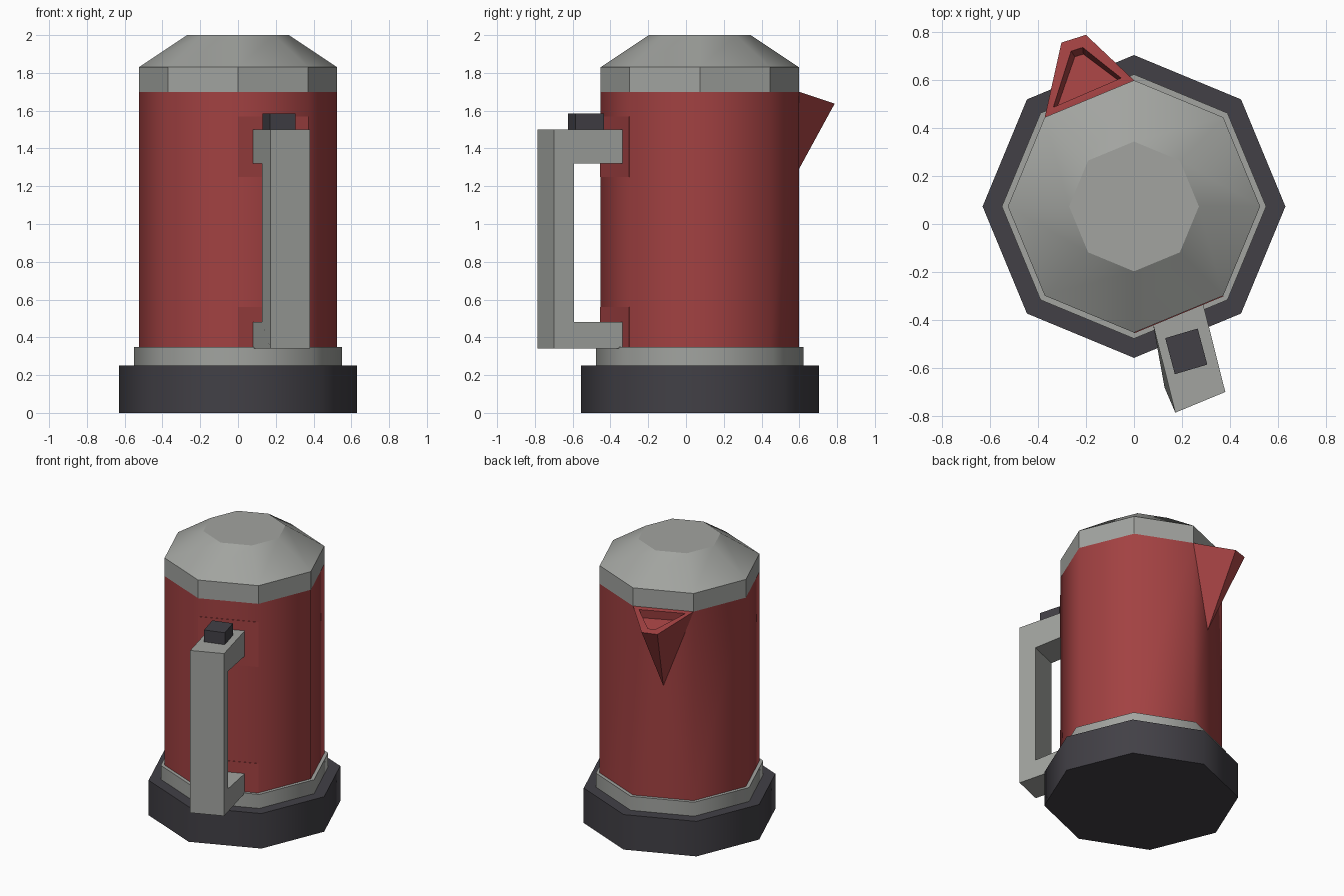
import bpy, bmesh, math
from mathutils import Vector

cube = bpy.data.objects.get("Cube")
if cube:
    bpy.data.objects.remove(cube, do_unlink=True)

CY = 0.073   # y of the jug's axis
SIDES = 8


def material(name, rgb):
    mat = bpy.data.materials.new(name)
    mat.use_nodes = True
    mat.diffuse_color = (*rgb, 1)
    mat.node_tree.nodes["Principled BSDF"].inputs["Base Color"].default_value = (*rgb, 1)
    return mat


RED = material("red enamel", (0.36, 0.053, 0.054))
STEEL = material("brushed steel", (0.36, 0.37, 0.35))
DARK = material("dark plastic", (0.054, 0.051, 0.061))


def ring(radius, z):
    step = math.tau / SIDES
    return [Vector((radius * math.cos(i * step), CY + radius * math.sin(i * step), z))
            for i in range(SIDES)]


def loft(rings):
    """Closed mesh through equal-length loops of points."""
    bm = bmesh.new()
    loops = [[bm.verts.new(p) for p in r] for r in rings]
    for a, b in zip(loops, loops[1:]):
        for i in range(len(a)):
            j = (i + 1) % len(a)
            bm.faces.new((a[i], a[j], b[j], b[i]))
    bm.faces.new(loops[0][::-1])
    bm.faces.new(loops[-1])
    return bm


def finish(bm, name, mat, angle=None):
    bmesh.ops.recalc_face_normals(bm, faces=bm.faces)
    mesh = bpy.data.meshes.new(name)
    bm.to_mesh(mesh)
    bm.free()
    mesh.materials.append(mat)
    obj = bpy.data.objects.new(name, mesh)
    bpy.context.collection.objects.link(obj)
    if angle:
        bpy.ops.object.select_all(action="DESELECT")
        obj.select_set(True)
        bpy.context.view_layer.objects.active = obj
        bpy.ops.object.shade_smooth_by_angle(angle=math.radians(angle))
    return obj


# Base, collar and lid
finish(loft([ring(0.63, 0), ring(0.63, 0.25)]), "base", DARK, 50)
finish(loft([ring(0.55, 0.25), ring(0.55, 0.35)]), "collar", STEEL, 50)
finish(loft([ring(0.525, 1.70), ring(0.525, 1.83), ring(0.27, 2.0)]), "lid", STEEL, 30)

# Body, with the spout drawn out of one side
low, high = ring(0.525, 0.35), ring(0.525, 1.70)
body = loft([low, high])
body.verts.ensure_lookup_table()
d, c = body.verts[2], body.verts[3]
a, b = body.verts[SIDES + 2], body.verts[SIDES + 3]
panel = next(f for f in body.faces if set(f.verts) == {a, b, c, d})
body.faces.remove(panel)
tip_a = body.verts.new((-0.20, 0.787, 1.637))
tip_b = body.verts.new((-0.302, 0.755, 1.637))
throat = body.verts.new(((a.co.x + b.co.x) / 2, (a.co.y + b.co.y) / 2, 1.15))
fan = [d, a, tip_a, tip_b, b, c, d]
for p, q in zip(fan, fan[1:]):
    body.faces.new((p, q, throat))
rim = body.faces.new((a, tip_a, tip_b, b))
bmesh.ops.recalc_face_normals(body, faces=body.faces)

# Recessed opening in the spout
bmesh.ops.inset_region(body, faces=[rim], thickness=0.055)
bmesh.ops.inset_region(body, faces=[rim], thickness=0.015, depth=-0.06)
finish(body, "body", RED, 50)

# Flat mounting plates behind the handle
left, right = low[6], low[7]
out = Vector((math.cos(math.radians(-67.5)), math.sin(math.radians(-67.5)), 0)) * 0.003
for name, z0, z1 in (("lower_mount", 0.35, 0.56), ("upper_mount", 1.25, 1.57)):
    corners = [left - out, right - out, right + out, left + out]
    finish(loft([[Vector((p.x, p.y, z)) for p in corners] for z in (z0, z1)]), name, RED)

# Handle: a C-shaped outline carried across its width
outer, wall, inner = (0.172, -0.785), (0.08, -0.42), (0.127, -0.68)
outline = [(outer, 1.5), (wall, 1.5), (wall, 1.32), (inner, 1.32),
           (inner, 0.48), (wall, 0.48), (wall, 0.34), (outer, 0.34)]
side = [Vector((*xy, z)) for xy, z in outline]
width = Vector((0.208, 0.086, 0))
finish(loft([side, [p + width for p in side]]), "handle", STEEL)

# Thumb button
plan = [(0.13, -0.475), (0.17, -0.625), (0.305, -0.585), (0.265, -0.435)]
finish(loft([[Vector((x, y, z)) for x, y in plan] for z in (1.49, 1.585)]),
       "thumb_button", DARK)
